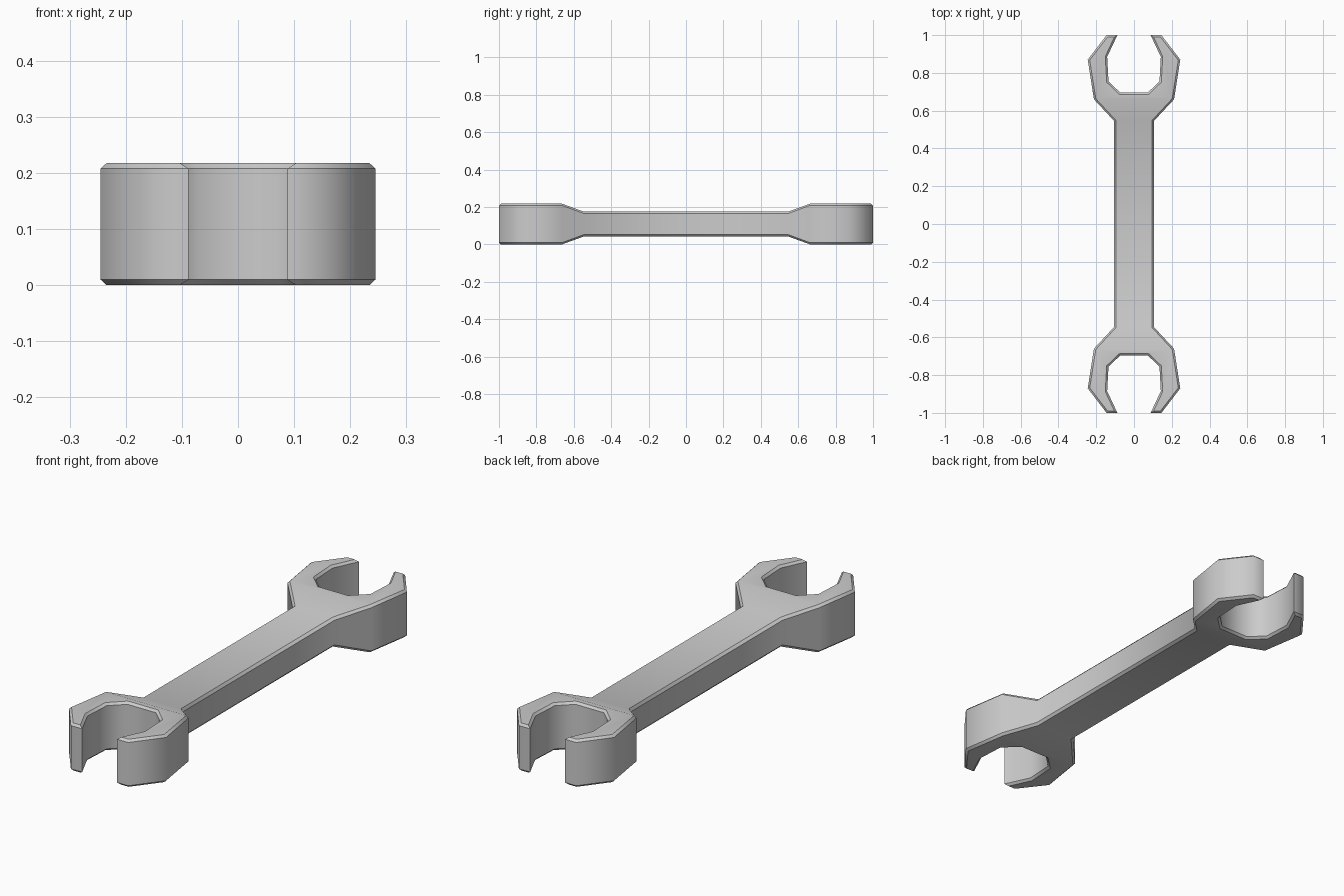
import bpy, bmesh

if "Cube" in bpy.data.objects:
    bpy.data.objects.remove(bpy.data.objects["Cube"], do_unlink=True)

# Main sizes
HEAD_THICK = 0.2175
HANDLE_THICK = 0.132
MID_Z = HEAD_THICK / 2
HANDLE_HALF_WIDTH = 0.105
HANDLE_END = 0.545
HEAD_START = 0.66
CHAMFER = 0.01

# Right half of one jaw: around the outside, then back down the inside
JAW = [(0.212, HEAD_START), (0.245, 0.87), (0.145, 1.0), (0.088, 1.0),
       (0.142, 0.885), (0.135, 0.755), (0.072, 0.695)]


def steel():
    mat = bpy.data.materials.new("steel grey")
    color = (0.6, 0.6, 0.6, 1.0)
    mat.use_nodes = True
    mat.diffuse_color = color
    mat.node_tree.nodes["Principled BSDF"].inputs["Base Color"].default_value = color
    return mat


def is_flat(face):
    return abs(face.normal.z) > 0.9


def is_wall(face):
    return abs(face.normal.z) < 0.3


bm = bmesh.new()

# Flat plan: handle, sloped necks and jaws
w = HANDLE_HALF_WIDTH
handle = {(sx, sy): bm.verts.new((sx * w, sy * HANDLE_END, 0))
          for sx in (-1, 1) for sy in (-1, 1)}
bm.faces.new([handle[k] for k in ((-1, -1), (1, -1), (1, 1), (-1, 1))])
for end in (-1, 1):
    right = [bm.verts.new((x, end * y, 0)) for x, y in JAW]
    left = [bm.verts.new((-x, end * y, 0)) for x, y in JAW]
    bm.faces.new([handle[-1, end], handle[1, end], right[0], left[0]])
    bm.faces.new(right + left[::-1])
bmesh.ops.recalc_face_normals(bm, faces=bm.faces)

# Thicken: the jaws are thicker than the handle
lower = list(bm.verts)
grown = bmesh.ops.extrude_face_region(bm, geom=list(bm.faces), use_keep_orig=True)
upper = [g for g in grown["geom"] if isinstance(g, bmesh.types.BMVert)]
for verts, side in ((lower, -0.5), (upper, 0.5)):
    for v in verts:
        thick = HEAD_THICK if abs(v.co.y) > HEAD_START - 0.01 else HANDLE_THICK
        v.co.z = MID_Z + side * thick
bmesh.ops.recalc_face_normals(bm, faces=bm.faces)
bm.normal_update()

# Chamfer the upper and lower rims
rim = [e for e in bm.edges if sorted(map(is_wall, e.link_faces)) == [False, True]]
bmesh.ops.bevel(bm, geom=rim, offset=CHAMFER, segments=1, affect='EDGES')
bm.normal_update()

# Smooth shading around the outline, crisp at chamfers and jaw tips
for f in bm.faces:
    f.smooth = True
for e in bm.edges:
    kinds = {(is_flat(f), is_wall(f)) for f in e.link_faces}
    e.smooth = len(kinds) == 1 and e.calc_face_angle(0) < 1.05

mesh = bpy.data.meshes.new("open_ended_spanner")
bm.to_mesh(mesh)
bm.free()
mesh.materials.append(steel())
spanner = bpy.data.objects.new("open_ended_spanner", mesh)
bpy.context.collection.objects.link(spanner)
